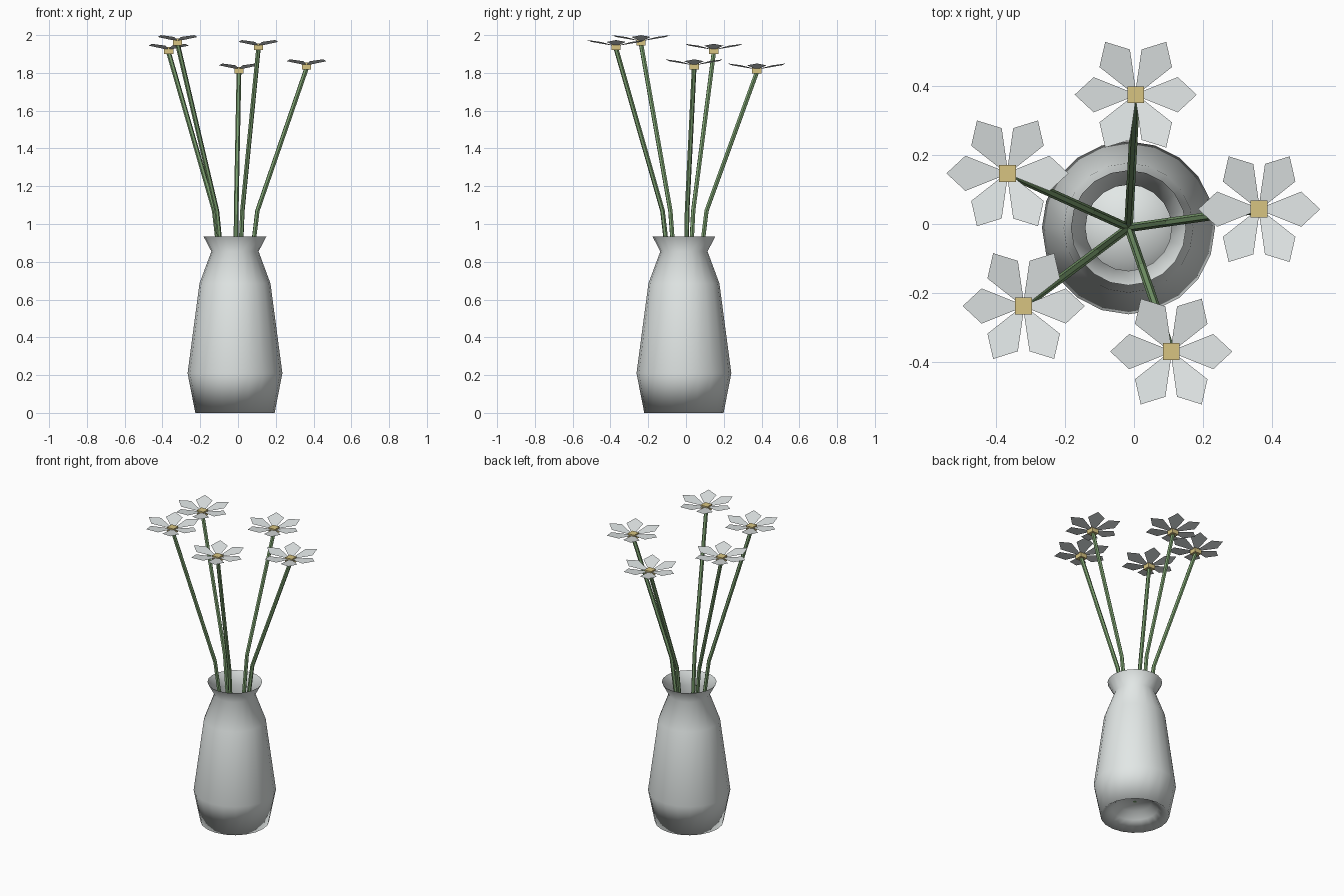
import bpy
import bmesh
from math import sin, cos, pi
from mathutils import Vector, Matrix

cube = bpy.data.objects.get("Cube")
if cube:
    bpy.data.objects.remove(cube, do_unlink=True)


def material(name, rgb):
    mat = bpy.data.materials.new(name)
    mat.use_nodes = True
    mat.diffuse_color = (*rgb, 1)
    mat.node_tree.nodes["Principled BSDF"].inputs["Base Color"].default_value = (*rgb, 1)
    return mat


ceramic = material("vase_white", (0.76, 0.8, 0.79))
petal_white = material("petal_white", (0.76, 0.8, 0.8))
stem_green = material("stem_green", (0.2, 0.35, 0.16))
gold = material("flower_gold", (0.68, 0.55, 0.22))


def mesh_object(name, bm, mat, smooth=False):
    mesh = bpy.data.meshes.new(name)
    for face in bm.faces:
        face.smooth = smooth
    bm.to_mesh(mesh)
    bm.free()
    mesh.materials.append(mat)
    obj = bpy.data.objects.new(name, mesh)
    bpy.context.collection.objects.link(obj)
    return obj


VASE = Vector((-0.016, -0.011, 0))

# Vase: one thin lathed wall with a pushed-up base
profile = [(0, 0.1), (0.1, 0.09), (0.14, 0.05), (0.21, 0), (0.251, 0.21),
           (0.188, 0.685), (0.125, 0.855), (0.167, 0.935)]
bm = bmesh.new()
points = [bm.verts.new((r, 0, z)) for r, z in profile]
edges = [bm.edges.new(pair) for pair in zip(points, points[1:])]
bmesh.ops.spin(bm, geom=points + edges, axis=(0, 0, 1), cent=(0, 0, 0),
               angle=2 * pi, steps=20, use_duplicate=False)
bmesh.ops.remove_doubles(bm, verts=bm.verts, dist=0.0005)
bmesh.ops.recalc_face_normals(bm, faces=bm.faces)
# The outer wall must face away from the axis
wall = max(bm.faces, key=lambda f: f.calc_area())
if wall.normal.dot(wall.calc_center_median()) < 0:
    bmesh.ops.reverse_faces(bm, faces=bm.faces)
bmesh.ops.translate(bm, verts=bm.verts, vec=VASE)
mesh_object("vase", bm, ceramic, smooth=True)


def stem(name, head):
    outward = Vector((head.x, head.y, 0)) - VASE
    outward.normalize()
    path = [VASE + Vector((0, 0, 0.1)),
            VASE + outward * 0.12 + Vector((0, 0, 1.07)),
            head - Vector((0, 0, 0.015))]
    curve = bpy.data.curves.new(name, "CURVE")
    curve.dimensions = "3D"
    curve.bevel_depth = 0.0125
    curve.bevel_resolution = 1
    curve.use_fill_caps = True
    spline = curve.splines.new("POLY")
    spline.points.add(len(path) - 1)
    for point, co in zip(spline.points, path):
        point.co = (*co, 1)
    spline.use_smooth = False
    curve.materials.append(stem_green)
    obj = bpy.data.objects.new(name, curve)
    bpy.context.collection.objects.link(obj)
    bpy.ops.object.select_all(action="DESELECT")
    obj.select_set(True)
    bpy.context.view_layer.objects.active = obj
    bpy.ops.object.convert(target="MESH")


def petals(name, head):
    # Six flat pointed petals that rise gently outwards
    outline = [(0.012, -0.007), (0.122, -0.051), (0.177, 0), (0.122, 0.051), (0.012, 0.007)]
    bm = bmesh.new()
    for i in range(6):
        a = i * pi / 3
        bm.faces.new([bm.verts.new(head + Vector((
            r * cos(a) - w * sin(a), r * sin(a) + w * cos(a), r * 0.18)))
            for r, w in outline])
    mesh_object(name, bm, petal_white)


def flower_center(name, head):
    bm = bmesh.new()
    bmesh.ops.create_cube(bm, size=1, matrix=Matrix.Translation(head - Vector((0, 0, 0.004)))
                          @ Matrix.Diagonal((0.049, 0.049, 0.036, 1)))
    mesh_object(name, bm, gold)


# Five flowers, each placed by its head
heads = {
    "back": (0.005, 0.375, 1.818),
    "back_right": (-0.367, 0.147, 1.922),
    "left": (0.363, 0.043, 1.84),
    "front_right": (-0.32, -0.238, 1.968),
    "front": (0.108, -0.37, 1.942),
}
for place, co in heads.items():
    head = Vector(co)
    stem(place + "_stem", head)
    petals(place + "_petals", head)
    flower_center(place + "_flower_center", head)
